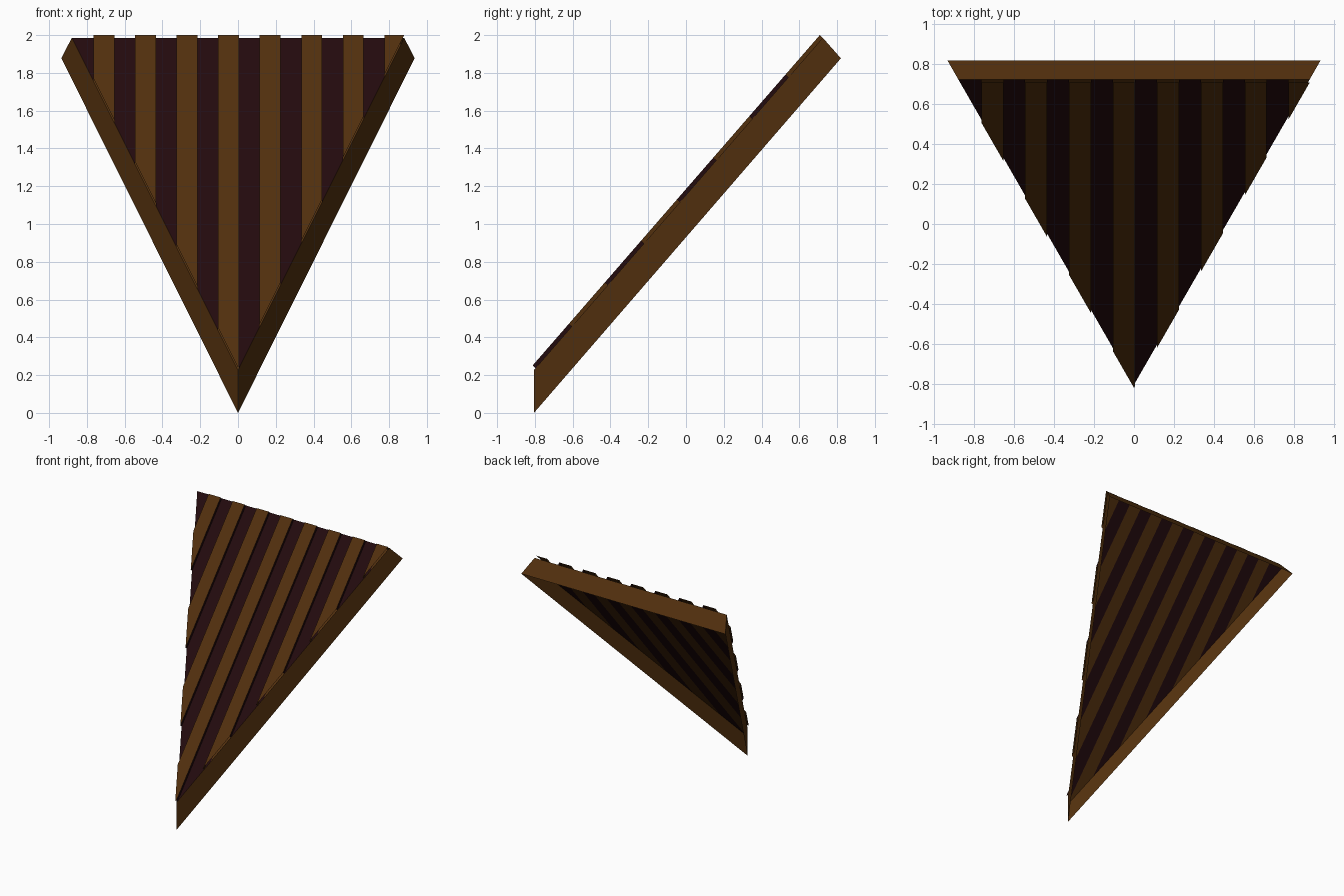
import bpy, bmesh
from mathutils import Vector

if "Cube" in bpy.data.objects:
    bpy.data.objects.remove(bpy.data.objects["Cube"])


def material(name, rgb):
    m = bpy.data.materials.new(name)
    m.diffuse_color = (*rgb, 1)
    m.use_nodes = True
    m.node_tree.nodes["Principled BSDF"].inputs["Base Color"].default_value = m.diffuse_color
    return m


BROWN = material("wood_brown", (0.084, 0.029, 0.0042))
DARK = material("dark_wood", (0.0165, 0.0032, 0.0042))


def build(name, faces):
    """Make an object from (corner points, material index) pairs."""
    bm = bmesh.new()
    for pts, mat in faces:
        f = bm.faces.new([bm.verts.new(p) for p in pts])
        f.material_index = mat
    bmesh.ops.remove_doubles(bm, verts=bm.verts, dist=1e-5)
    me = bpy.data.meshes.new(name)
    bm.to_mesh(me)
    bm.free()
    me.materials.append(BROWN)
    me.materials.append(DARK)
    ob = bpy.data.objects.new(name, me)
    bpy.context.collection.objects.link(ob)
    return ob


# Triangular frame: lower and upper corners
low_tip, up_tip = Vector((0, -0.805, 0)), Vector((0, -0.805, 0.227))
low_r, up_r = Vector((0.935, 0.82, 1.877)), Vector((0.88, 0.724, 1.986))


def flip(v):
    return Vector((-v.x, v.y, v.z))


build("right_side_board", [((low_tip, low_r, up_r, up_tip), 0)])
build("left_side_board", [((low_tip, up_tip, flip(up_r), flip(low_r)), 0)])
build("back_board", [((low_r, flip(low_r), flip(up_r), up_r), 0)])

# Striped panels: upper one with raised brown ribs, lower one flat
COUNT = 16
slope = up_r - up_tip
RISE = Vector((0, -slope.z, slope.y)).normalized() * 0.021
DEPTH = 0.3
under_tip, under_r = up_tip.lerp(low_tip, DEPTH), up_r.lerp(low_r, DEPTH)


def edge_x(i, width):
    """Position of stripe boundary i across a panel."""
    if i in (0, COUNT):
        return width * (1 if i else -1)
    return -0.88 + i * 0.11 + 0.005


def ends(x, tip, corner, offset):
    """Lower and upper panel points at x."""
    low = tip.lerp(corner, abs(x) / corner.x)
    low.x = x
    return low + offset, Vector((x, corner.y, corner.z)) + offset


def strip(i, tip, corner, offset):
    """Outline of one stripe, split at the tip and pointed at either end."""
    x0, x1 = edge_x(i, corner.x), edge_x(i + 1, corner.x)
    a, b = ends(x0, tip, corner, offset)
    c, d = ends(x1, tip, corner, offset)
    pts = [a, c, d, b]
    if i == 0:
        pts = [a, c, d]
    elif i == COUNT - 1:
        pts = [a, c, b]
    elif x0 < 0 < x1:
        pts = [a, tip + offset, c, d, b]
    return pts


upper, under = [], []
for i in range(COUNT):
    rib = i % 2 == 1
    mat = 0 if rib else 1
    upper.append((strip(i, up_tip, up_r, RISE if rib else Vector()), mat))
    under.append((strip(i, under_tip, under_r, Vector())[::-1], mat))
    # Upright rib edges: dark on the right, brown on the left
    if i < COUNT - 1:
        x = edge_x(i + 1, up_r.x)
        a, b = ends(x, up_tip, up_r, RISE if rib else Vector())
        c, d = ends(x, up_tip, up_r, Vector() if rib else RISE)
        upper.append(([a, c, d, b], 1 if rib else 0))
build("ribbed_panel", upper)
build("under_panel", under)
